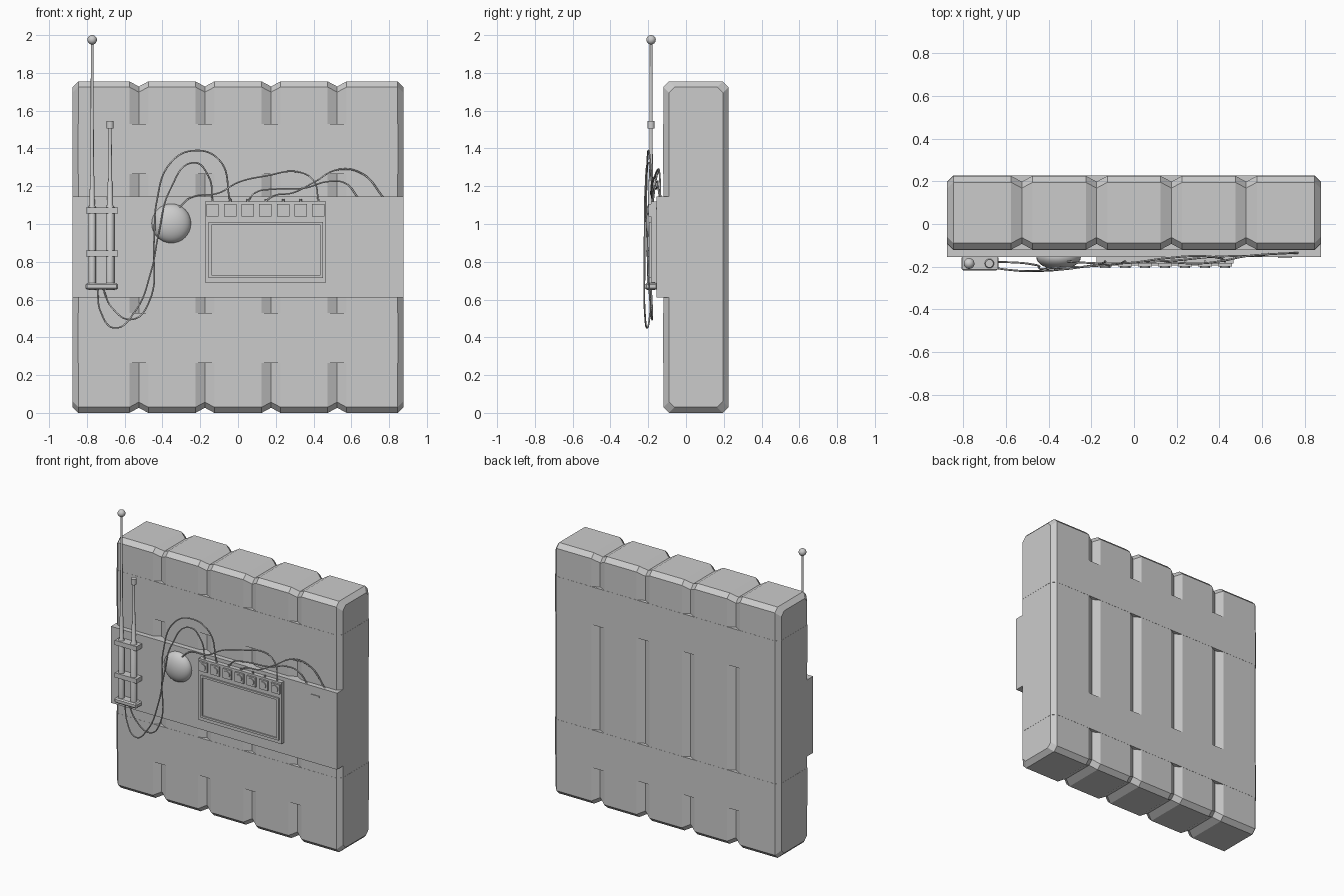
import bpy, bmesh, math
from mathutils import Matrix, Vector

if "Cube" in bpy.data.objects:
    bpy.data.objects.remove(bpy.data.objects["Cube"])


def add_object(name, bm, smooth=False):
    bmesh.ops.recalc_face_normals(bm, faces=bm.faces)
    me = bpy.data.meshes.new(name)
    bm.to_mesh(me)
    bm.free()
    ob = bpy.data.objects.new(name, me)
    bpy.context.collection.objects.link(ob)
    if smooth:
        bpy.ops.object.select_all(action='DESELECT')
        bpy.context.view_layer.objects.active = ob
        ob.select_set(True)
        bpy.ops.object.shade_smooth_by_angle(angle=math.radians(40))
    return ob


def loft(name, rings, smooth=False):
    bm = bmesh.new()
    loops = [[bm.verts.new(p) for p in r] for r in rings]
    n = len(loops[0])
    for a, b in zip(loops, loops[1:]):
        for i in range(n):
            j = (i + 1) % n
            bm.faces.new((a[i], a[j], b[j], b[i]))
    bm.faces.new(loops[0])
    bm.faces.new(loops[-1])
    return add_object(name, bm, smooth)


def box(name, x, y, z, bevel=0.0):
    bm = bmesh.new()
    bmesh.ops.create_cube(bm, size=1)
    for v in bm.verts:
        v.co = Vector(((x[0] + x[1]) / 2 + v.co.x * (x[1] - x[0]),
                       (y[0] + y[1]) / 2 + v.co.y * (y[1] - y[0]),
                       (z[0] + z[1]) / 2 + v.co.z * (z[1] - z[0])))
    if bevel:
        bmesh.ops.bevel(bm, geom=bm.edges[:], offset=bevel, segments=1, affect='EDGES')
    return add_object(name, bm)


def octagon(a0, a1, b0, b1, c):
    return [(a0 + c, b0), (a1 - c, b0), (a1, b0 + c), (a1, b1 - c),
            (a1 - c, b1), (a0 + c, b1), (a0, b1 - c), (a0, b0 + c)]


def rod(name, x, y, profile, n=16):
    rings = [[(x + r * math.cos(2 * math.pi * i / n), y + r * math.sin(2 * math.pi * i / n), z)
              for i in range(n)] for r, z in profile]
    return loft(name, rings, True)


def ball(name, loc, scale):
    bm = bmesh.new()
    bmesh.ops.create_uvsphere(bm, u_segments=32, v_segments=16, radius=1,
                              matrix=Matrix.Translation(loc) @ Matrix.Diagonal((*scale, 1)))
    return add_object(name, bm, True)


def recessed_box(name, x, y, z, border, depth):
    ob = box(name, x, y, z)
    bm = bmesh.new()
    bm.from_mesh(ob.data)
    bm.normal_update()
    front = min(bm.faces, key=lambda f: f.normal.y)
    bmesh.ops.inset_region(bm, faces=[front], thickness=border)
    res = bmesh.ops.extrude_discrete_faces(bm, faces=[front])
    bmesh.ops.translate(bm, verts=res['faces'][0].verts[:], vec=(0, depth, 0))
    bm.to_mesh(ob.data)
    bm.free()


def wire(name, points):
    cu = bpy.data.curves.new(name, 'CURVE')
    cu.dimensions = '3D'
    cu.bevel_depth = 0.0045
    cu.bevel_resolution = 1
    cu.resolution_u = 10
    cu.use_fill_caps = True
    sp = cu.splines.new('BEZIER')
    sp.bezier_points.add(len(points) - 1)
    for bp, p in zip(sp.bezier_points, points):
        bp.co = p
        bp.handle_left_type = bp.handle_right_type = 'AUTO'
    ob = bpy.data.objects.new(name, cu)
    bpy.context.collection.objects.link(ob)
    bpy.ops.object.select_all(action='DESELECT')
    bpy.context.view_layer.objects.active = ob
    ob.select_set(True)
    bpy.ops.object.convert(target='MESH')


# Main body: five chamfered blocks merged side by side
W, Y0, Y1, H, C = 0.875, -0.12, 0.225, 1.755, 0.03
stations = [(-W, C), (-W + C, 0)]
for g in (-0.525, -0.175, 0.175, 0.525):
    stations += [(g - 0.05, 0), (g, 0.027), (g + 0.05, 0)]
stations += [(W - C, 0), (W, C)]
loft("block_body", [[(x, y, z) for y, z in octagon(Y0 + i, Y1 - i, i, H - i, C)]
                    for x, i in stations])

# Flush straps wrapped round the blocks
for k, (za, zb) in enumerate(((0.265, 0.53), (1.265, 1.53))):
    loft(f"strap_{k}", [[(x, y, z) for x, y in octagon(-W - .001, W + .001, Y0 - .001, Y1 + .001, C)]
                        for z in (za, zb)])

# Front mounting panel and its slot
box("front_panel", (-W, W), (-0.155, -0.09), (0.61, 1.145))
box("panel_slot", (0.675, 0.74), (-0.16, -0.15), (1.078, 1.087))

# Display unit
box("display_case", (-0.175, 0.465), (-0.185, -0.15), (0.69, 1.12))
recessed_box("display_bezel", (-0.155, 0.45), (-0.195, -0.18), (0.715, 1.01), 0.02, 0.008)

# Row of terminals on the display
for i in range(7):
    x, z = -0.135 + 0.0935 * i, 1.073
    box(f"terminal_{i}", (x - 0.033, x + 0.033), (-0.198, -0.18), (z - 0.033, z + 0.033))
    loft(f"terminal_screw_{i}",
         [[(x + 0.024 * math.cos(a), y, z + 0.024 * math.sin(a))
           for a in [2 * math.pi * k / 16 for k in range(16)]] for y in (-0.19, -0.205)], True)
    rod(f"terminal_stub_{i}", x, -0.175, [(0.006, 1.10), (0.006, 1.132)], 8)

# Dome lamp
ball("dome", (-0.353, -0.155, 1.003), (0.104, 0.058, 0.104))

# Antennas with clamps
AY = -0.185
rod("long_antenna", -0.772, AY, [(0.019, 0.65), (0.019, 1.09), (0.014, 1.10), (0.012, 1.25),
                                 (0.009, 1.26), (0.007, 1.97)])
ball("antenna_tip", (-0.772, AY, 1.975), (0.025, 0.025, 0.025))
rod("short_antenna", -0.677, AY, [(0.022, 0.65), (0.022, 1.09), (0.016, 1.10), (0.014, 1.22),
                                  (0.010, 1.23), (0.008, 1.505), (0.019, 1.505), (0.019, 1.545)])
for k, z in enumerate((0.845, 1.072)):
    box(f"antenna_clamp_{k}", (-0.805, -0.636), (-0.213, -0.15), (z - 0.016, z + 0.016))
box("antenna_base", (-0.808, -0.635), (-0.217, -0.15), (0.652, 0.687), 0.008)

# Wires
wire("antenna_wire_a", [(-0.745, -.185, .66), (-.725, -.19, .53), (-.655, -.205, .45), (-.55, -.218, .53),
                        (-.46, -.22, .75), (-.42, -.219, .95), (-.36, -.215, 1.18), (-.235, -.2, 1.325),
                        (-.155, -.185, 1.25), (-.135, -.175, 1.12)])
wire("antenna_wire_b", [(-0.715, -.185, .66), (-.67, -.18, .56), (-.56, -.18, .495), (-.47, -.19, .59),
                        (-.445, -.205, .9), (-.43, -.21, 1.12), (-.36, -.205, 1.32), (-.24, -.2, 1.388),
                        (-.10, -.19, 1.34), (-.042, -.175, 1.12)])
wire("dome_wire", [(-.31, -.175, 1.09), (-.25, -.18, 1.14), (-.1, -.185, 1.165), (0, -.18, 1.22),
                   (.15, -.16, 1.255), (.32, -.15, 1.275), (.40, -.16, 1.23), (.426, -.175, 1.12)])
wire("panel_wire_a", [(.052, -.175, 1.12), (.09, -.175, 1.165), (.2, -.17, 1.185), (.35, -.155, 1.19),
                      (.48, -.15, 1.225), (.57, -.15, 1.215), (.635, -.14, 1.14)])
wire("panel_wire_b", [(.145, -.175, 1.12), (.19, -.18, 1.15), (.29, -.185, 1.165), (.4, -.175, 1.22),
                      (.53, -.15, 1.288), (.66, -.14, 1.265), (.77, -.135, 1.14)])
